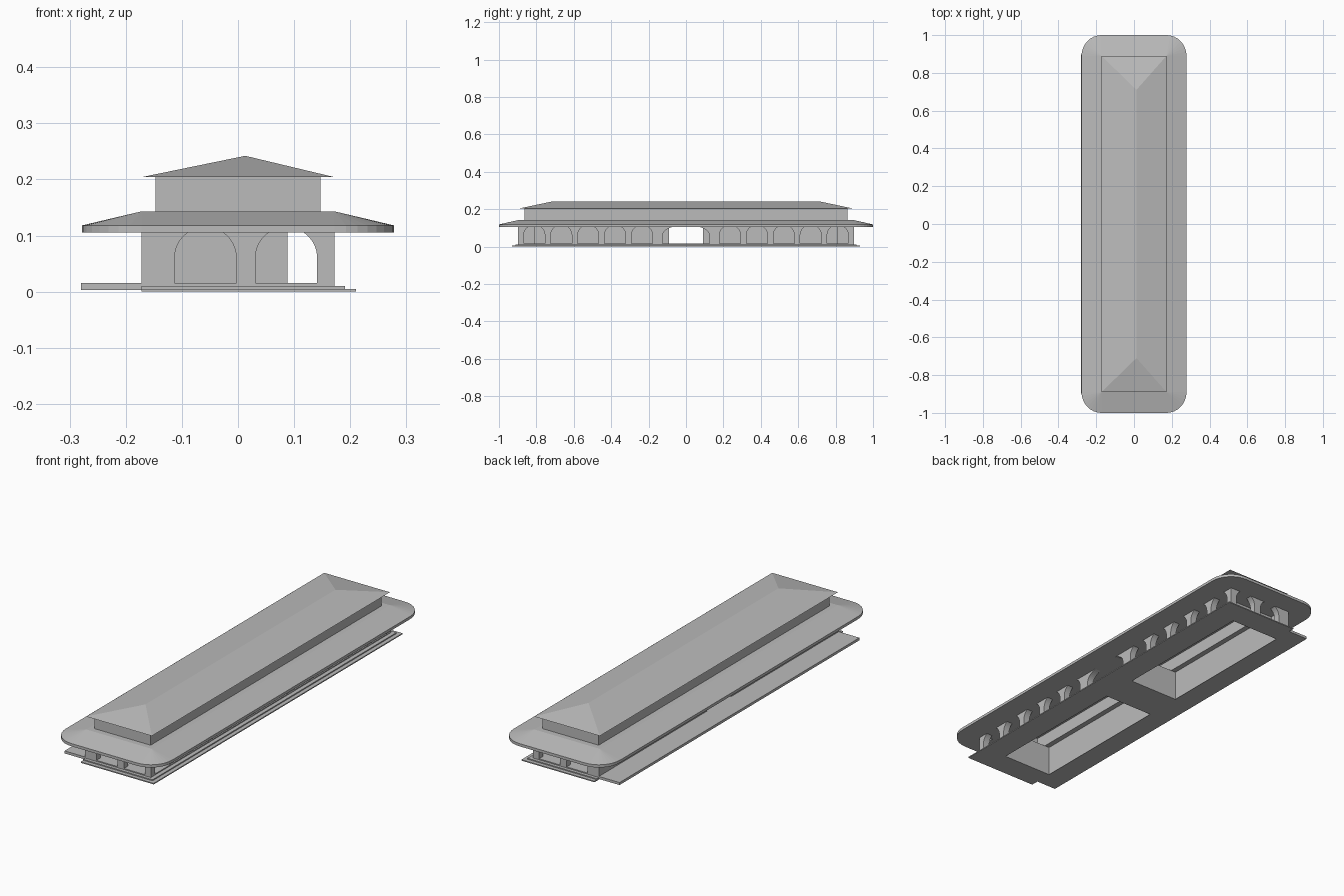
import bpy, bmesh, math
from mathutils import Vector

if "Cube" in bpy.data.objects:
    bpy.data.objects.remove(bpy.data.objects["Cube"])

stone = bpy.data.materials.new("light_grey")
stone.diffuse_color = (0.5, 0.5, 0.5, 1)
stone.use_nodes = True
stone.node_tree.nodes["Principled BSDF"].inputs["Base Color"].default_value = stone.diffuse_color


def finish(name, bm, recalc=True):
    bmesh.ops.remove_doubles(bm, verts=bm.verts, dist=1e-5)
    if recalc:
        bmesh.ops.recalc_face_normals(bm, faces=bm.faces)
    me = bpy.data.meshes.new(name)
    bm.to_mesh(me)
    bm.free()
    me.materials.append(stone)
    ob = bpy.data.objects.new(name, me)
    bpy.context.collection.objects.link(ob)
    return ob


def prism(bm, pts, depth):
    """Face through pts, extruded along the depth vector."""
    f = bm.faces.new([bm.verts.new(p) for p in pts])
    if depth:
        g = bmesh.ops.extrude_face_region(bm, geom=[f], use_keep_orig=True)
        vs = [v for v in g["geom"] if isinstance(v, bmesh.types.BMVert)]
        bmesh.ops.translate(bm, verts=vs, vec=Vector(depth))


def loft(bm, rings):
    """Join closed rings of equal length with bands of faces."""
    loops = [[bm.verts.new(p) for p in r] for r in rings]
    for a, b in zip(loops, loops[1:]):
        n = len(a)
        for i in range(n):
            j = (i + 1) % n
            bm.faces.new((a[i], a[j], b[j], b[i]))
    return loops


def rect(x0, x1, y0, y1, z):
    return [(x0, y0, z), (x1, y0, z), (x1, y1, z), (x0, y1, z)]


# Main dimensions
WX, WY, T = 0.172, 0.897, 0.031        # outer wall half sizes and thickness
BX, B0, B1 = 0.088, 0.09, 0.81         # enclosed rooms: east face, inner and outer ends
FLOOR, SPRING, SOFFIT, DECK = 0.015, 0.06, 0.105, 0.143


def plan(x, y, z):
    """Floor plan outline leaving out the two rooms."""
    half = [(x, y, z), (-WX, y, z), (-WX, B1, z), (BX, B1, z), (BX, B0, z), (-WX, B0, z)]
    return half + [(px, -py, z) for px, py, _ in reversed(half)]


# Stepped base
for name, x, y, z in (("lower_step", 0.21, 0.93, 0), ("upper_step", 0.191, 0.912, 0.005),
                      ("floor_slab", WX, WY, 0.01)):
    bm = bmesh.new()
    prism(bm, plan(x, y, z), (0, 0, 0.005))
    finish(name, bm)

# Platform along the west side
bm = bmesh.new()
prism(bm, rect(-0.28, -WX, -WY, WY, 0.003), (0, 0, 0.012))
finish("west_platform", bm)

# Two enclosed rooms, open below
for name, s in (("front_room", -1), ("back_room", 1)):
    bm = bmesh.new()
    y0, y1 = sorted((s * B0, s * B1))
    loft(bm, [rect(-WX, BX, y0, y1, 0), rect(-WX, BX, y0, y1, DECK)])
    finish(name, bm)

# Gallery ceiling
bm = bmesh.new()
prism(bm, plan(WX, WY, SOFFIT), None)
for f in bm.faces:
    f.normal_update()
    if f.normal.z > 0:
        f.normal_flip()
finish("gallery_ceiling", bm, False)

# Arcades: piers shaped between arched openings cut off by the soffit
RISE = 0.055
T_END = math.asin((SOFFIT - SPRING) / RISE)


def arch_side(c, half, sign):
    pts = [(c + sign * half, FLOOR)]
    for i in range(9):
        t = T_END * i / 8
        pts.append((c + sign * half * math.cos(t), SPRING + RISE * math.sin(t)))
    return pts


def arcade(name, start, end, openings, place, depth):
    bm = bmesh.new()
    left = [(start, FLOOR), (start, SOFFIT)]
    for c, half in openings:
        outline = left + arch_side(c, half, -1)[::-1]
        prism(bm, [place(*p) for p in outline], depth)
        left = arch_side(c, half, 1)
    prism(bm, [place(*p) for p in left + [(end, SOFFIT), (end, FLOOR)]], depth)
    finish(name, bm)


side = [(0.235 + 0.144 * i, 0.0565) for i in range(5)]
side_openings = [(-c, h) for c, h in reversed(side)] + [(0, 0.125)] + side
arcade("east_arcade", -WY, WY, side_openings, lambda a, z: (WX, a, z), (-T, 0, 0))
end_openings = [(-0.058, 0.055), (0.086, 0.055)]
for name, s in (("front_arcade", -1), ("back_arcade", 1)):
    arcade(name, -WX, WX, end_openings, lambda a, z: (a, s * WY, z), (0, -s * T, 0))

# West wall ends closing the gallery
for name, s in (("front_west_wall", -1), ("back_west_wall", 1)):
    bm = bmesh.new()
    y0, y1 = sorted((s * B1, s * (WY - T)))
    prism(bm, rect(-WX, -WX + T, y0, y1, FLOOR), (0, 0, SOFFIT - FLOOR))
    finish(name, bm)

# Wide lower roof with rounded corners
N = 8


def rounded(x, y, rx, ry, z):
    pts = []
    for k, (sx, sy) in enumerate(((1, 1), (-1, 1), (-1, -1), (1, -1))):
        for i in range(N + 1):
            a = math.pi / 2 * (k + i / N)
            pts.append((sx * x + rx * math.cos(a), sy * y + ry * math.sin(a), z))
    return pts


bm = bmesh.new()
loft(bm, [rounded(0.147, 0.863, 0, 0, DECK),
          rounded(WX, 0.89, 0, 0, DECK),
          rounded(WX, 0.89, 0.106, 0.11, 0.118),
          rounded(WX, 0.89, 0.106, 0.11, SOFFIT),
          rounded(WX, WY, 0, 0, SOFFIT)])
finish("lower_roof", bm)

# Clerestory walls
bm = bmesh.new()
loft(bm, [rect(-0.147, 0.147, -0.863, 0.863, z) for z in (DECK, 0.204)])
finish("clerestory", bm)

# Hipped upper roof
bm = bmesh.new()
e = [bm.verts.new(p) for p in rect(-WX, WX, -0.89, 0.89, 0.204)]
r = [bm.verts.new((0.013, y, 0.242)) for y in (-0.71, 0.71)]
for f in ((e[0], e[1], r[0]), (e[1], e[2], r[1], r[0]), (e[2], e[3], r[1]),
          (e[3], e[0], r[0], r[1]), (e[3], e[2], e[1], e[0])):
    bm.faces.new(f)
finish("upper_roof", bm)
